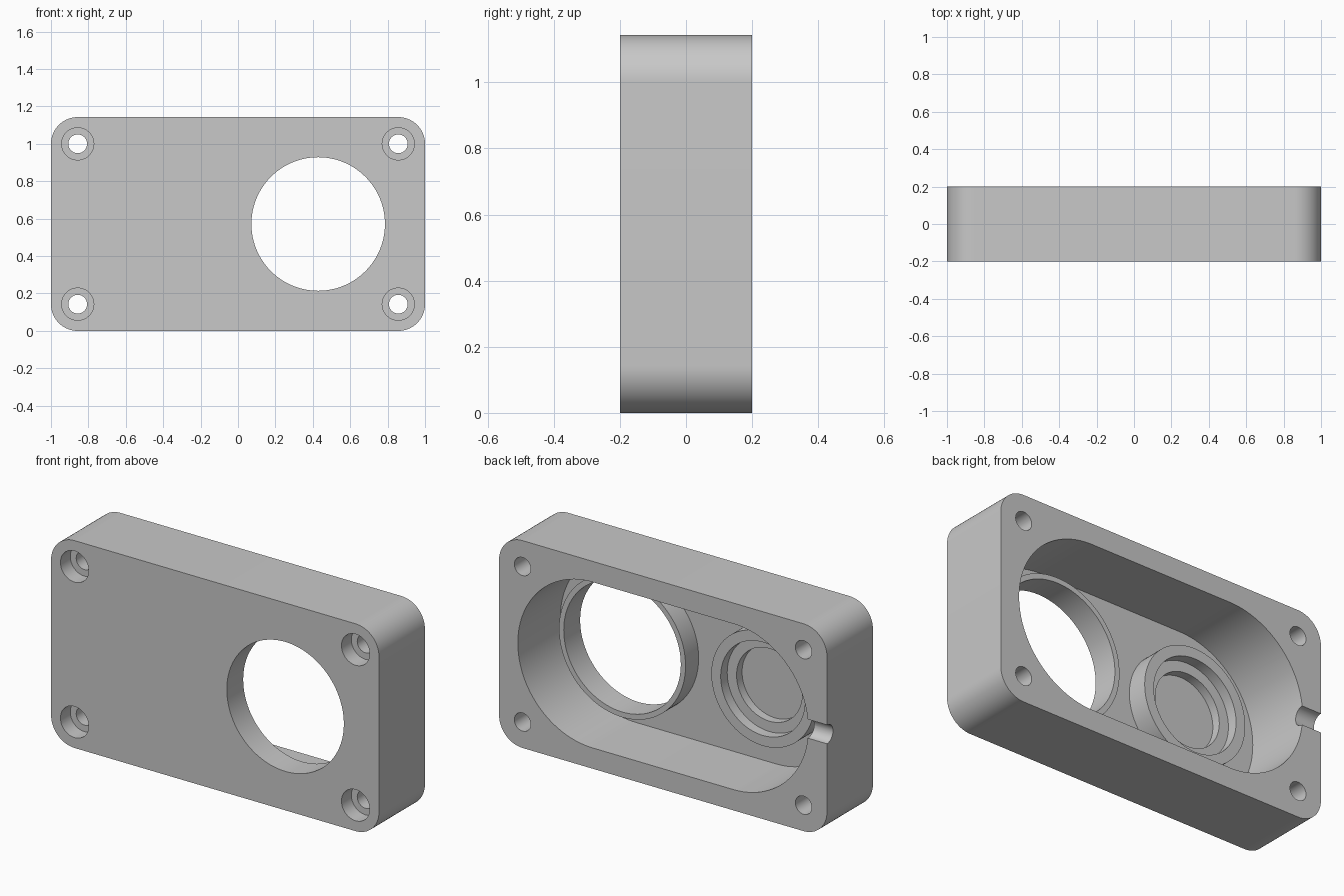
import bpy
import bmesh
from math import cos, sin, pi

if "Cube" in bpy.data.objects:
    bpy.data.objects.remove(bpy.data.objects["Cube"], do_unlink=True)

# Main dimensions
HALF_W, HEIGHT, HALF_D = 1.0, 1.143, 0.2
MID_Z = HEIGHT / 2
CORNER = 0.143
PORT_X = 0.4286          # both round ports sit at plus and minus this
SCREW_X, SCREW_Z = 0.857, 0.4286
FRONT, BACK = -HALF_D, HALF_D
FLOOR, RIM = -0.171, -0.057
PAST = 0.1               # how far cutters reach past a face

grey = bpy.data.materials.new("plain grey")
grey.use_nodes = True
colour = (0.58, 0.58, 0.58, 1)
grey.diffuse_color = colour
grey.node_tree.nodes["Principled BSDF"].inputs["Base Color"].default_value = colour


def prism(name, outline, y0, y1):
    """Extrude an x-z outline from y0 to y1."""
    bm = bmesh.new()
    face = bm.faces.new([bm.verts.new((x, y0, z)) for x, z in outline])
    new = bmesh.ops.extrude_face_region(bm, geom=[face])["geom"]
    moved = [g for g in new if isinstance(g, bmesh.types.BMVert)]
    bmesh.ops.translate(bm, verts=moved, vec=(0, y1 - y0, 0))
    bmesh.ops.recalc_face_normals(bm, faces=bm.faces)
    mesh = bpy.data.meshes.new(name)
    bm.to_mesh(mesh)
    bm.free()
    mesh.materials.append(grey)
    obj = bpy.data.objects.new(name, mesh)
    bpy.context.collection.objects.link(obj)
    return obj


def rounded(half_w, half_h, r, steps=16):
    """Outline of a rounded rectangle centred on the plate."""
    points = []
    for i, (sx, sz) in enumerate([(1, 1), (-1, 1), (-1, -1), (1, -1)]):
        for k in range(steps + 1):
            a = (i + k / steps) * pi / 2
            point = (sx * (half_w - r) + r * cos(a), MID_Z + sz * (half_h - r) + r * sin(a))
            points.append(point)
    return points


def circle(x, z, r, sides=96):
    return [(x + r * cos(2 * pi * k / sides), z + r * sin(2 * pi * k / sides))
            for k in range(sides)]


def combine(target, tool, operation="DIFFERENCE"):
    """Apply one boolean and discard the tool."""
    mod = target.modifiers.new(operation, "BOOLEAN")
    mod.operation, mod.solver, mod.object = operation, "EXACT", tool
    bpy.context.view_layer.objects.active = target
    bpy.ops.object.modifier_apply(modifier=mod.name)
    bpy.data.objects.remove(tool, do_unlink=True)


def cut_round(x, z, r, y0, y1, sides=96):
    combine(housing, prism("round_cutter", circle(x, z, r, sides), y0, y1))


# Rounded block
housing = prism("housing", rounded(HALF_W, MID_Z, CORNER), FRONT, BACK)

# Capsule-shaped cavity, open at the back
cavity_r = 0.457
cavity = rounded(PORT_X + cavity_r, cavity_r, cavity_r - 0.0005, 32)
combine(housing, prism("cavity_cutter", cavity, FLOOR, BACK + PAST))

# Raised bosses on the cavity floor
for x, r in ((PORT_X, 0.386), (-PORT_X, 0.314)):
    boss = prism("boss", circle(x, MID_Z, r), FLOOR - 0.01, RIM)
    combine(housing, boss, "UNION")

# Large opening through the front
cut_round(PORT_X, MID_Z, 0.357, FRONT - PAST, BACK + PAST)

# Stepped blind pocket in the small boss
cut_round(-PORT_X, MID_Z, 0.257, -0.114, BACK + PAST)
cut_round(-PORT_X, MID_Z, 0.2, -0.162, BACK + PAST)

# Counterbored screw holes
for sx in (-1, 1):
    for sz in (-1, 1):
        x, z = sx * SCREW_X, MID_Z + sz * SCREW_Z
        cut_round(x, z, 0.05, FRONT - PAST, BACK + PAST, 40)
        cut_round(x, z, 0.086, FRONT - PAST, FRONT + 0.086, 48)

# Half-round cable notch through the end wall
notch = prism("notch_cutter", circle(0, 0, 0.052, 40), -0.2, 0.2)
notch.rotation_euler.z = pi / 2
notch.location = (-HALF_W, BACK, MID_Z)
bpy.context.view_layer.update()
combine(housing, notch)

# Smooth curved walls with crisp edges
bpy.ops.object.select_all(action="DESELECT")
housing.select_set(True)
bpy.context.view_layer.objects.active = housing
bpy.ops.object.shade_smooth_by_angle(angle=pi / 6)
